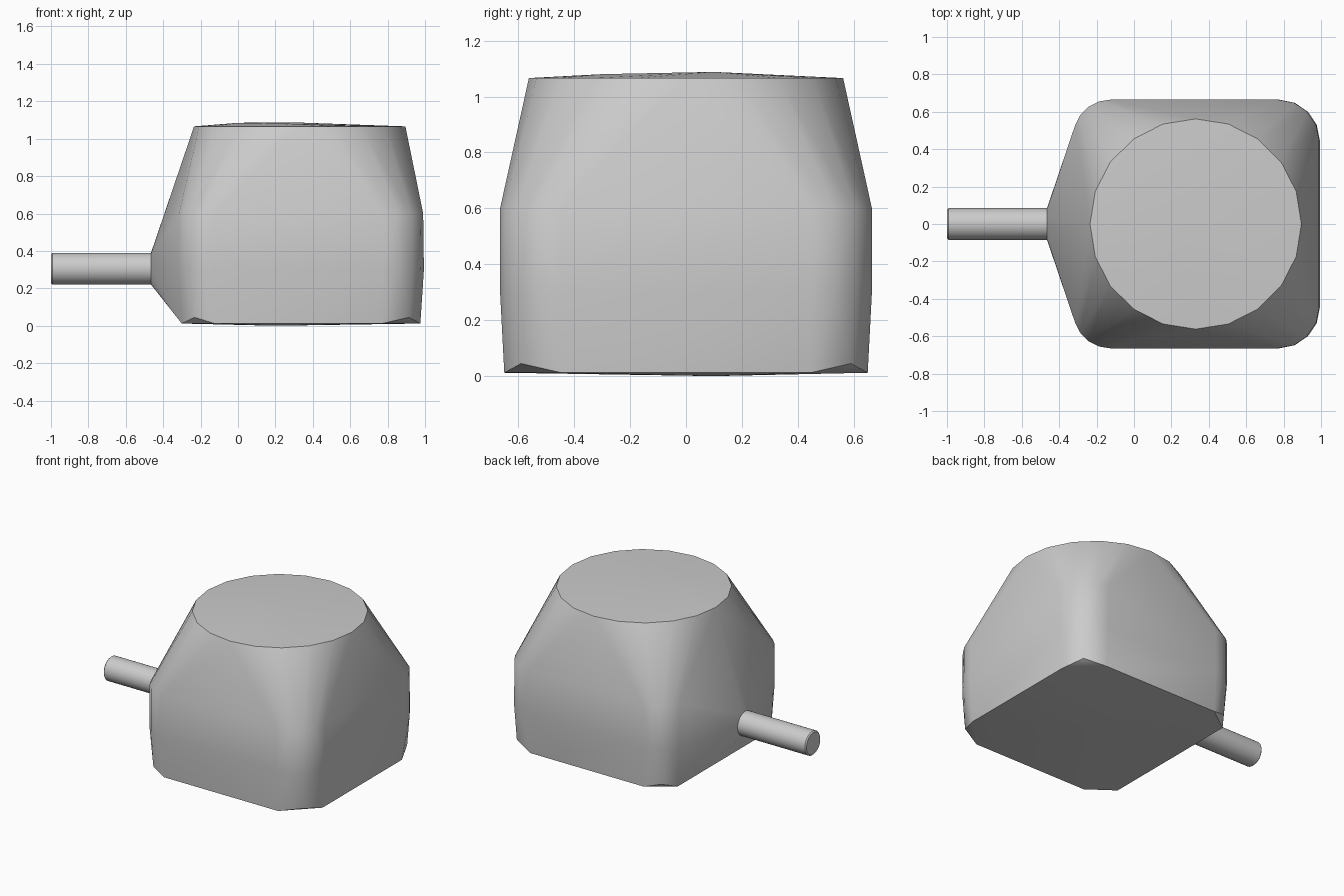
import bpy, bmesh
from math import pi, sin, cos, radians

cube = bpy.data.objects.get("Cube")
if cube:
    bpy.data.objects.remove(cube)

grey = bpy.data.materials.new("plain grey")
grey.use_nodes = True
colour = (0.6, 0.6, 0.6, 1)
grey.diffuse_color = colour
grey.node_tree.nodes["Principled BSDF"].inputs["Base Color"].default_value = colour


def finish(name, bm, angle):
    bmesh.ops.recalc_face_normals(bm, faces=bm.faces)
    mesh = bpy.data.meshes.new(name)
    bm.to_mesh(mesh)
    bm.free()
    mesh.materials.append(grey)
    obj = bpy.data.objects.new(name, mesh)
    bpy.context.collection.objects.link(obj)
    bpy.ops.object.select_all(action='DESELECT')
    obj.select_set(True)
    bpy.context.view_layer.objects.active = obj
    bpy.ops.object.shade_smooth_by_angle(angle=radians(angle))
    return obj


def corner(cx, cy, r, start, end, steps):
    """Points of one rounded corner in plan, mirrored front to back."""
    for i in range(steps + 1):
        a = radians(start + (end - start) * i / steps)
        for side in (1, -1):
            yield i, cx + r * cos(a), side * (cy + r * sin(a))


# Body: one taut skin over a round top, rounded corner columns and a nose ring
points = []
for i in range(20):
    a = 2 * pi * i / 20
    points.append((0.33 + 0.565 * cos(a), 0.562 * sin(a), 1.066))
points += [(0.28, 0.1, 1.088), (0.0, 0.0, 1.085), (0.28, -0.3, 1.08)]

STEPS = 4
for cx, cy, r, start, end in ((0.77, 0.445, 0.22, 0, 90), (-0.125, 0.465, 0.2, 90, 162)):
    for i, x, y in corner(cx, cy, r, start, end, STEPS):
        points.append((x, y, 0.6))
        points.append((x + 0.004 * (x > 0.5), y, 0.3))
    # Lower edge: the middle of each corner lifts to leave a small facet
    for i, x, y in corner(cx, cy, r - 0.015, start, end, 2):
        points.append((x, y, 0.045 if i == 1 else 0.012))
points.append((0.2, 0.1, 0.0))

for i in range(16):
    a = 2 * pi * i / 16
    points.append((-0.465, 0.085 * cos(a), 0.305 + 0.085 * sin(a)))

bm = bmesh.new()
for p in points:
    bm.verts.new(p)
hull = bmesh.ops.convex_hull(bm, input=bm.verts[:])
loose = {v for v in bm.verts if not v.link_faces}
bmesh.ops.delete(bm, geom=list(loose), context='VERTS')
finish("body", bm, 40)

# Handle rod: a lathed profile along x with a small rounded end
profile = ((-1.0, 0.077), (-0.992, 0.085), (-0.46, 0.085))
bm = bmesh.new()
rings = []
for x, r in profile:
    rings.append([bm.verts.new((x, r * cos(2 * pi * i / 32), 0.305 + r * sin(2 * pi * i / 32)))
                  for i in range(32)])
for a, b in zip(rings, rings[1:]):
    for i in range(32):
        j = (i + 1) % 32
        bm.faces.new((a[i], a[j], b[j], b[i]))
bm.faces.new(rings[0])
bm.faces.new(rings[-1])
finish("handle_rod", bm, 40)
